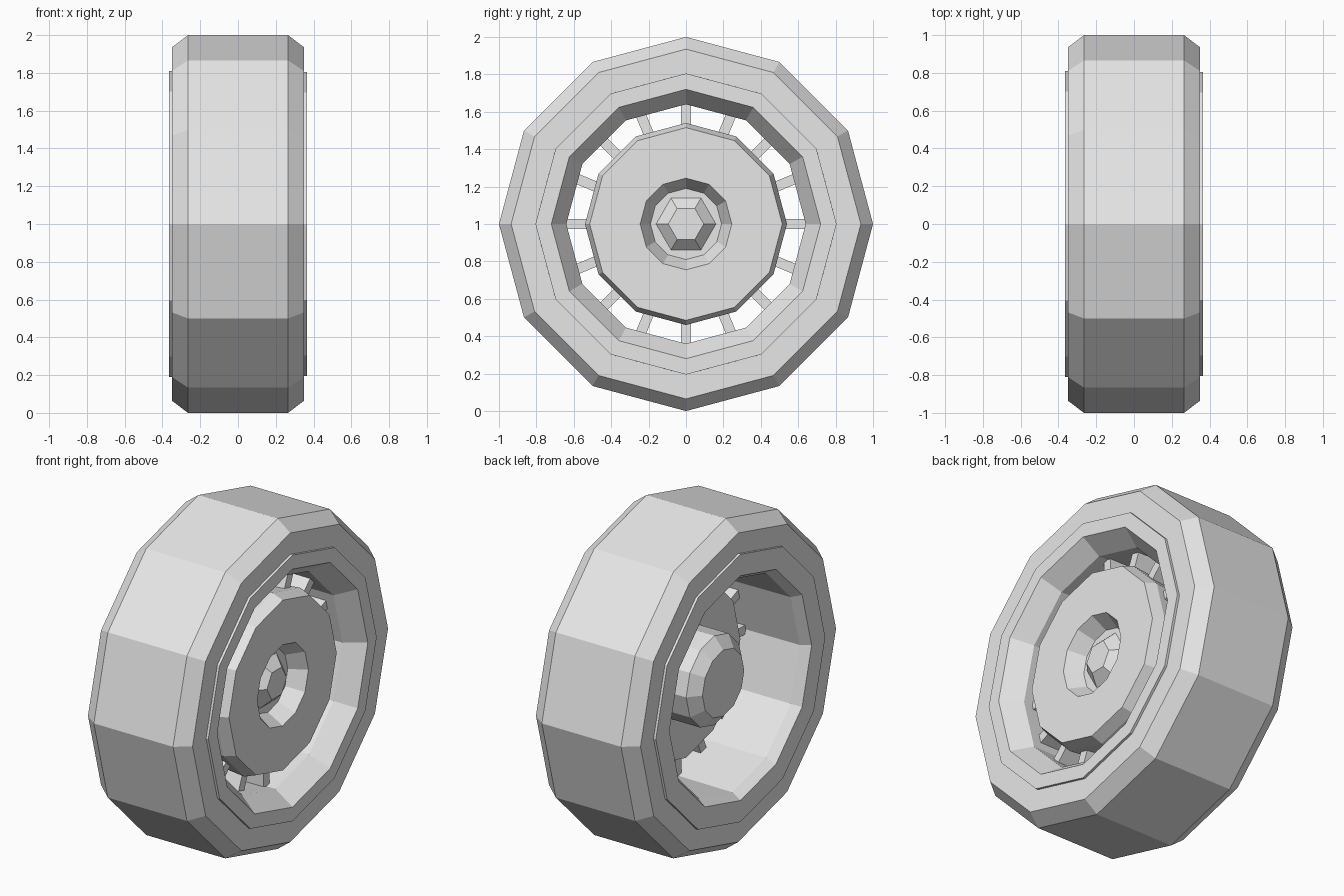
import bpy
import bmesh
from math import cos, sin, tau
from mathutils import Matrix, Vector

if "Cube" in bpy.data.objects:
    bpy.data.objects.remove(bpy.data.objects["Cube"], do_unlink=True)

grey = bpy.data.materials.new("plain grey")
grey.use_nodes = True
grey.diffuse_color = (0.8, 0.8, 0.8, 1)
grey.node_tree.nodes["Principled BSDF"].inputs["Base Color"].default_value = (0.8, 0.8, 0.8, 1)

AXLE = Vector((0, 0, 1))


def finish(name, bm):
    """Turn a bmesh centred on the axle into a flat-shaded object."""
    bmesh.ops.recalc_face_normals(bm, faces=bm.faces)
    mesh = bpy.data.meshes.new(name)
    bm.to_mesh(mesh)
    bm.free()
    mesh.materials.append(grey)
    obj = bpy.data.objects.new(name, mesh)
    obj.location = AXLE
    bpy.context.collection.objects.link(obj)
    return obj


def revolve(name, profile, sides, turn=0.0, ring=False):
    """Spin (x, radius) points about the axle; a ring closes on itself, else the ends are capped."""
    bm = bmesh.new()
    loops = []
    for x, r in profile:
        angles = [tau * (i / sides + turn) for i in range(sides)]
        loops.append([bm.verts.new((x, r * sin(a), r * cos(a))) for a in angles])
    pairs = list(zip(loops, loops[1:]))
    if ring:
        pairs.append((loops[-1], loops[0]))
    else:
        bm.faces.new(loops[0])
        bm.faces.new(loops[-1])
    for a, b in pairs:
        for i in range(sides):
            j = (i + 1) % sides
            bm.faces.new((a[i], a[j], b[j], b[i]))
    return finish(name, bm)


# Tyre with chamfered shoulders
revolve("tyre", [(0.35, 0.78), (0.35, 0.935), (0.265, 1.0),
                 (-0.265, 1.0), (-0.35, 0.935), (-0.35, 0.78)], 12, ring=True)

# Rim: raised lips, sloped front inside edge, straight barrel
revolve("rim", [(0.365, 0.805), (0.365, 0.72), (0.25, 0.64),
                (-0.31, 0.645), (-0.365, 0.68), (-0.365, 0.81)], 12, ring=True)

# Dished centre disc with a recess in the front and the hub drum behind
revolve("centre_disc", [(0.20, 0.19), (0.30, 0.245), (0.30, 0.515), (0.23, 0.54),
                        (0.0, 0.52), (0.0, 0.27), (-0.19, 0.27), (-0.25, 0.20)], 12)

# Six-sided hub nut
revolve("hub_nut", [(0.19, 0.16), (0.20, 0.16), (0.26, 0.095)], 6, turn=1 / 12)

# Short spokes joining disc and rim
bm = bmesh.new()
COUNT = 16
for i in range(COUNT):
    place = (Matrix.Rotation(tau * i / COUNT, 4, 'X')
             @ Matrix.Translation((0.12, 0, 0.585))
             @ Matrix.Diagonal((0.14, 0.055, 0.17, 1)))
    bmesh.ops.create_cube(bm, size=1, matrix=place)
finish("spokes", bm)
